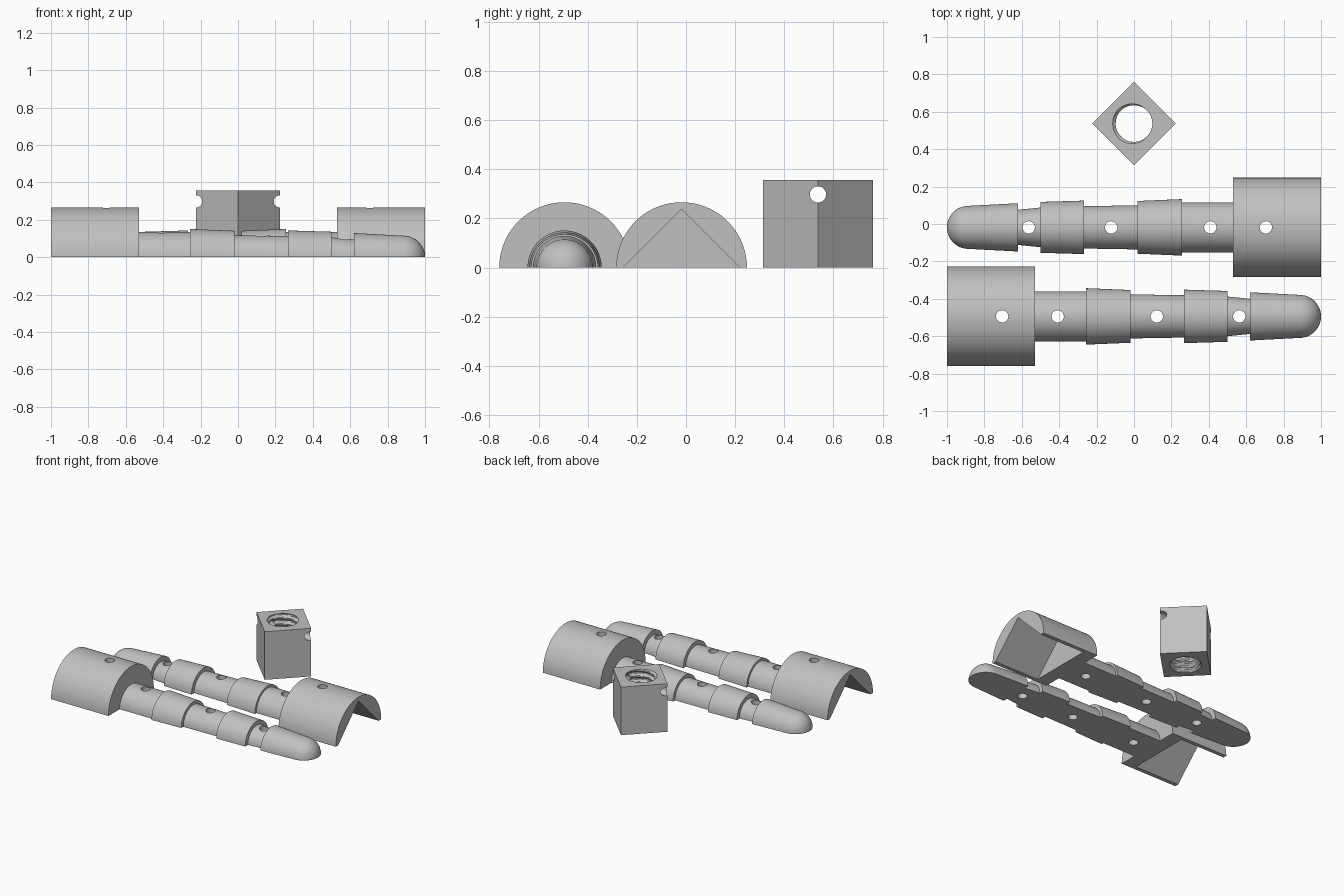
import bpy, bmesh, math
from mathutils import Matrix, Vector

if "Cube" in bpy.data.objects:
    bpy.data.objects.remove(bpy.data.objects["Cube"])

# One plain grey plastic
grey = bpy.data.materials.new("grey plastic")
grey.use_nodes = True
COLOUR = (0.53, 0.53, 0.53, 1)
grey.diffuse_color = COLOUR
grey.node_tree.nodes["Principled BSDF"].inputs["Base Color"].default_value = COLOUR


def make_object(name, bm):
    bmesh.ops.recalc_face_normals(bm, faces=bm.faces)
    mesh = bpy.data.meshes.new(name)
    bm.to_mesh(mesh)
    bm.free()
    mesh.materials.append(grey)
    obj = bpy.data.objects.new(name, mesh)
    bpy.context.collection.objects.link(obj)
    return obj


def cylinder(name, radius, length, centre, axis="Z", sides=32):
    bm = bmesh.new()
    turn = Matrix.Rotation(math.pi / 2, 4, "Y") if axis == "X" else Matrix()
    bmesh.ops.create_cone(bm, cap_ends=True, segments=sides, radius1=radius, radius2=radius,
                          depth=length, matrix=Matrix.Translation(centre) @ turn)
    return make_object(name, bm)


def box(name, size, matrix):
    bm = bmesh.new()
    bmesh.ops.create_cube(bm, size=1, matrix=matrix @ Matrix.Diagonal((*size, 1)))
    return make_object(name, bm)


def activate(obj):
    bpy.ops.object.select_all(action="DESELECT")
    obj.select_set(True)
    bpy.context.view_layer.objects.active = obj


def cut(obj, cutter):
    activate(obj)
    mod = obj.modifiers.new("cut", "BOOLEAN")
    mod.operation = "DIFFERENCE"
    mod.solver = "EXACT"
    mod.object = cutter
    bpy.ops.object.modifier_apply(modifier=mod.name)
    bpy.data.objects.remove(cutter)


def smooth(obj):
    activate(obj)
    bpy.ops.object.shade_smooth_by_angle(angle=math.radians(30))


def half_lathe(name, profile, sides=40):
    """Half turn of (x, radius) points about the x axis, flat side on z = 0."""
    bm = bmesh.new()
    angles = [math.pi * i / sides for i in range(sides + 1)]
    rings = [[bm.verts.new((x, r * math.cos(a), r * math.sin(a))) for a in angles]
             for x, r in profile]
    for a, b in zip(rings, rings[1:]):
        for i in range(sides):
            bm.faces.new((a[i], a[i + 1], b[i + 1], b[i]))
    bm.faces.new(rings[0])
    bm.faces.new(rings[-1])
    bm.faces.new([r[0] for r in rings] + [r[-1] for r in reversed(rings)])
    return make_object(name, bm)


# Half rod: wide head, stepped shaft and a round tip
HEAD_R = 0.266
TIP_R = 0.115
profile = [(-1, HEAD_R), (-0.53, HEAD_R),
           (-0.53, 0.134), (-0.257, 0.134),
           (-0.257, 0.151), (-0.02, 0.141),
           (-0.02, 0.118), (0.268, 0.113),
           (0.268, 0.143), (0.5, 0.136),
           (0.5, 0.106), (0.62, 0.094),
           (0.62, 0.129)]
for i in range(13):
    a = math.radians(88) * i / 12
    profile.append((1 - TIP_R + TIP_R * math.sin(a), TIP_R * math.cos(a)))
front_rod = half_lathe("front_half_rod", profile)

# Square pocket on edge in the head, open at the outer end
POCKET = 0.37
side = 0.237 * math.sqrt(2)
cut(front_rod, box("pocket_cutter", (POCKET + 0.1, side, side),
                   Matrix.Translation((-1 + (POCKET - 0.1) / 2, 0, 0))
                   @ Matrix.Rotation(math.pi / 4, 4, "X")))

# Drilled cross holes
HOLE_R = 0.033
for x in (-0.705, -0.408, 0.122, 0.563):
    cut(front_rod, cylinder("hole_cutter", HOLE_R, 1, (x, 0, 0)))
smooth(front_rod)
front_rod.location.y = -0.494

# The matching half lies beside it, turned end for end
back_rod = front_rod.copy()
back_rod.data = front_rod.data.copy()
back_rod.name = "back_half_rod"
back_rod.rotation_euler.z = math.pi
back_rod.location.y = -0.018
bpy.context.collection.objects.link(back_rod)

# Square nut standing on end, one corner to the front
NUT_H = 0.356
NUT_Y = 0.537
edge = 0.224 * math.sqrt(2)
nut = box("square_nut", (edge, edge, NUT_H),
          Matrix.Translation((0, 0, NUT_H / 2)) @ Matrix.Rotation(math.pi / 4, 4, "Z"))


def thread_cutter(minor, major, pitch, sides=48, steps=8):
    """Closed screw shape with a helical ridge."""
    bm = bmesh.new()
    levels = int((NUT_H + 0.1) / pitch * steps)
    rings = []
    for k in range(levels + 1):
        ring = []
        for i in range(sides):
            turn = i / sides
            phase = (k / steps - turn) % 1
            ridge = min(1, max(0, 1.5 - abs(phase - 0.5) * 4))
            r = minor + (major - minor) * ridge
            a = 2 * math.pi * turn
            ring.append(bm.verts.new((r * math.cos(a), r * math.sin(a),
                                      -0.05 + k * pitch / steps)))
        rings.append(ring)
    for a, b in zip(rings, rings[1:]):
        for i in range(sides):
            j = (i + 1) % sides
            bm.faces.new((a[i], a[j], b[j], b[i]))
    bm.faces.new(rings[0])
    bm.faces.new(rings[-1])
    return make_object("thread_cutter", bm)


# Threaded bore and the pin hole through the side corners
cut(nut, thread_cutter(0.098, 0.114, 0.045))
cut(nut, cylinder("pin_cutter", HOLE_R, 1, Vector((0, 0, 0.298)), axis="X"))
smooth(nut)
nut.location.y = NUT_Y
